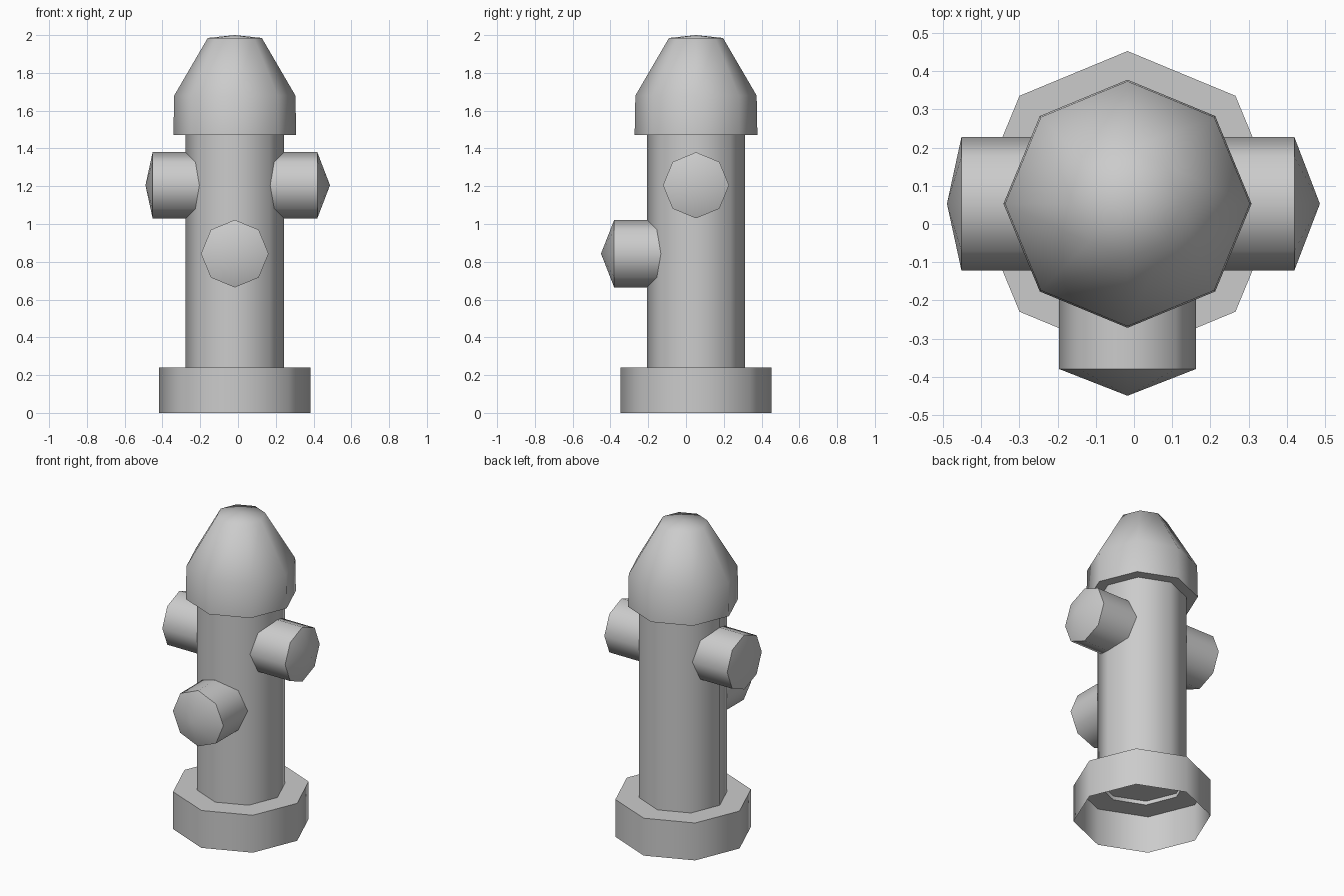
import bpy, bmesh, math
from mathutils import Matrix, Vector

cube = bpy.data.objects.get("Cube")
if cube:
    bpy.data.objects.remove(cube, do_unlink=True)

SIDES = 8
AXIS = Vector((-0.017, 0.053, 0))

# Single cast-metal colour
metal = bpy.data.materials.new("grey_metal")
metal.use_nodes = True
GREY = (0.6, 0.6, 0.6, 1)
metal.diffuse_color = GREY
metal.node_tree.nodes["Principled BSDF"].inputs["Base Color"].default_value = GREY


def lathe(name, profile, turn=Matrix(), height=0):
    """Revolve (radius, height) points into an eight-sided part."""
    bm = bmesh.new()
    rings = []
    for r, z in profile:
        if r == 0:
            rings.append([bm.verts.new((0, 0, z))] * SIDES)
        else:
            rings.append([bm.verts.new((r * math.cos(i * math.tau / SIDES),
                                        r * math.sin(i * math.tau / SIDES), z))
                          for i in range(SIDES)])
    for low, high in zip(rings, rings[1:]):
        for i in range(SIDES):
            j = (i + 1) % SIDES
            corners = list(dict.fromkeys((low[i], low[j], high[j], high[i])))
            bm.faces.new(corners)
    bm.transform(Matrix.Translation(AXIS + Vector((0, 0, height))) @ turn)
    mesh = bpy.data.meshes.new(name)
    bm.to_mesh(mesh)
    bm.free()
    mesh.materials.append(metal)
    part = bpy.data.objects.new(name, mesh)
    bpy.context.collection.objects.link(part)
    bpy.ops.object.select_all(action='DESELECT')
    part.select_set(True)
    bpy.context.view_layer.objects.active = part
    bpy.ops.object.shade_smooth_by_angle(angle=math.radians(60))
    return part


# Hollow foot, open underneath, with a flat shoulder around the barrel
lathe("base", [(0.4, 0), (0.4, 0.24), (0.26, 0.24)])

# Barrel and its slightly recessed floor
lathe("barrel", [(0.26, 0.24), (0.26, 1.47)])
lathe("barrel_floor", [(0, 0.265), (0.26, 0.265)])

# Bonnet with underside lip
lathe("bonnet", [(0.26, 1.47), (0.325, 1.47), (0.321, 1.68), (0.143, 1.985), (0, 2)])

# Outlets with pointed caps
for name, axis, angle, height, radius, end, tip in (
        ("left_outlet", 'Y', 90, 1.205, 0.175, 0.437, 0.504),
        ("right_outlet", 'Y', -90, 1.205, 0.175, 0.435, 0.473),
        ("front_outlet", 'X', 90, 0.843, 0.179, 0.433, 0.503)):
    lathe(name, [(radius, 0.15), (radius, end), (0, tip)],
          Matrix.Rotation(math.radians(angle), 4, axis), height)
